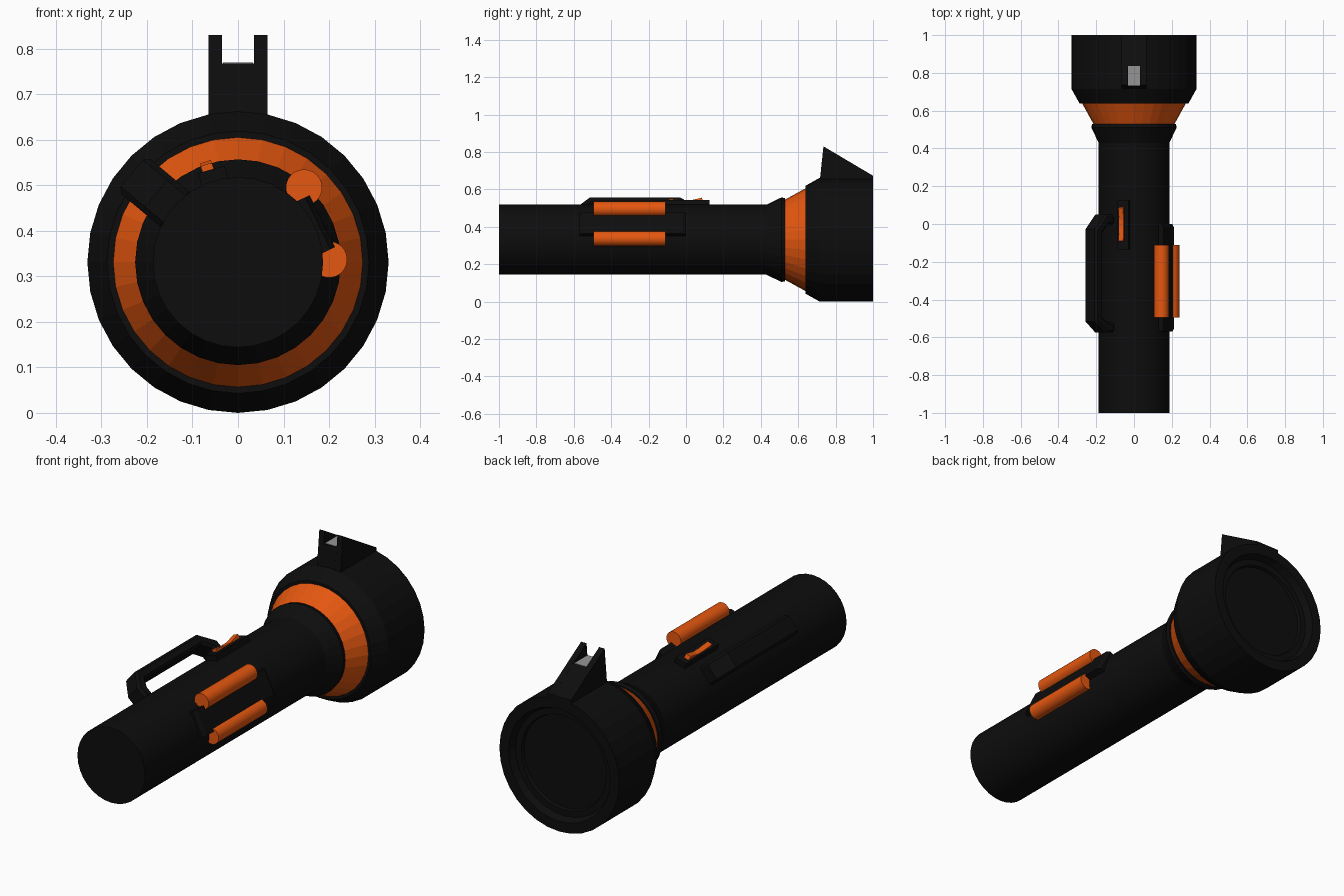
import bpy, bmesh, math
from mathutils import Vector

if "Cube" in bpy.data.objects:
    bpy.data.objects.remove(bpy.data.objects["Cube"])

CZ = 0.331  # height of the torch axis


def material(name, rgb):
    m = bpy.data.materials.new(name)
    m.diffuse_color = (*rgb, 1)
    m.use_nodes = True
    m.node_tree.nodes["Principled BSDF"].inputs["Base Color"].default_value = m.diffuse_color
    return m


BLACK = material("black plastic", (0.004, 0.004, 0.004))
ORANGE = material("orange plastic", (0.78, 0.095, 0.005))
GREY = material("grey notch floor", (0.3, 0.3, 0.3))


def finish(bm, name, mat, smooth=None):
    bmesh.ops.recalc_face_normals(bm, faces=bm.faces)
    me = bpy.data.meshes.new(name)
    bm.to_mesh(me)
    bm.free()
    me.materials.append(mat)
    ob = bpy.data.objects.new(name, me)
    bpy.context.collection.objects.link(ob)
    if smooth:
        bpy.context.view_layer.objects.active = ob
        ob.select_set(True)
        bpy.ops.object.shade_smooth_by_angle(angle=math.radians(smooth))
        ob.select_set(False)
    return ob


def lathe(name, profile, mat, sides=32, x=0, z=CZ, smooth=None):
    """Closed solid turned round a y axis; profile is (radius, y)."""
    bm = bmesh.new()
    rings = []
    for r, y in profile:
        rings.append([bm.verts.new((x + r * math.cos(2 * math.pi * i / sides), y,
                                    z + r * math.sin(2 * math.pi * i / sides)))
                      for i in range(sides)])
    for a, b in zip(rings, rings[1:]):
        for i in range(sides):
            j = (i + 1) % sides
            bm.faces.new((a[i], a[j], b[j], b[i]))
    bm.faces.new(rings[0])
    bm.faces.new(rings[-1])
    return finish(bm, name, mat, smooth)


def radial_prism(name, outline, width, angle, mat, bevel=0):
    """Outline of (y, radius) extruded sideways, mounted at an angle round the axis."""
    a = math.radians(angle)
    u = Vector((math.cos(a), 0, math.sin(a)))
    t = Vector((-math.sin(a), 0, math.cos(a)))
    bm = bmesh.new()
    base = [bm.verts.new(Vector((0, y, CZ)) + u * r - t * width / 2) for y, r in outline]
    face = bm.faces.new(base)
    out = bmesh.ops.extrude_face_region(bm, geom=[face])
    bmesh.ops.translate(bm, vec=t * width,
                        verts=[v for v in out["geom"] if isinstance(v, bmesh.types.BMVert)])
    ob = finish(bm, name, mat)
    if bevel:
        mod = ob.modifiers.new("bevel", 'BEVEL')
        mod.width = bevel
        mod.segments = 1
        mod.limit_method = 'ANGLE'
        mod.angle_limit = math.radians(60)
    return ob


# Barrel, collar, orange cone and lamp head with recessed lens
lathe("barrel", [(0.187, -1), (0.187, 0.45)], BLACK, smooth=30)
lathe("collar", [(0.187, 0.43), (0.226, 0.51), (0.222, 0.53), (0.19, 0.53)], BLACK)
lathe("cone_ring", [(0.212, 0.525), (0.278, 0.645)], ORANGE)
lathe("lamp_head", [(0.2, 0.638), (0.288, 0.638), (0.331, 0.715), (0.331, 1),
                    (0.28, 1), (0.265, 0.965), (0.235, 0.965), (0.23, 0.95)], BLACK)

# Notched sight on top of the head: two cheeks and a lower middle block
for side, x in (("left", -0.05), ("right", 0.05)):
    ob = radial_prism(f"sight_cheek_{side}",
                      [(0.715, 0.31), (0.735, 0.499), (1.0, 0.342), (1.0, 0.31)], 0.03, 90, BLACK)
    ob.location.x = x
radial_prism("sight_middle", [(0.715, 0.31), (0.728, 0.437), (0.838, 0.437),
                              (1.0, 0.342), (1.0, 0.31)], 0.07, 90, BLACK)
radial_prism("sight_notch_floor", [(0.734, 0.435), (0.734, 0.439), (0.836, 0.439), (0.836, 0.435)],
             0.066, 90, GREY)

# Carry handle on the upper left: closed loop bar with bevelled edges
outer = [(-0.575, 0.17), (-0.575, 0.235), (-0.515, 0.305), (-0.03, 0.305), (0.05, 0.235), (0.05, 0.17)]
inner = [(-0.005, 0.17), (-0.005, 0.215), (-0.045, 0.252), (-0.495, 0.252), (-0.52, 0.215), (-0.52, 0.17)]
radial_prism("carry_handle", outer + inner, 0.1, 140, BLACK, bevel=0.012)

# Slide switch and its mounting plate
radial_prism("switch_plate", [(-0.135, 0.17), (-0.135, 0.212), (0.125, 0.212), (0.125, 0.17)],
             0.06, 106, BLACK)
radial_prism("switch", [(-0.09, 0.2), (-0.09, 0.226), (-0.02, 0.216), (0.02, 0.216),
                        (0.085, 0.232), (0.095, 0.2)], 0.026, 108, ORANGE)

# Spare cylinders on the right, with the clip plate between them
for name, x, z in (("upper_cylinder", 0.145, 0.495), ("lower_cylinder", 0.2, 0.337)):
    lathe(name, [(0.04, -0.495), (0.04, -0.11)], ORANGE, sides=24, x=x, z=z, smooth=30)
radial_prism("cylinder_clip", [(-0.57, 0.15), (-0.57, 0.195), (-0.55, 0.206), (-0.02, 0.206),
                               (0.0, 0.195), (0.0, 0.15)], 0.127, 26, BLACK)
